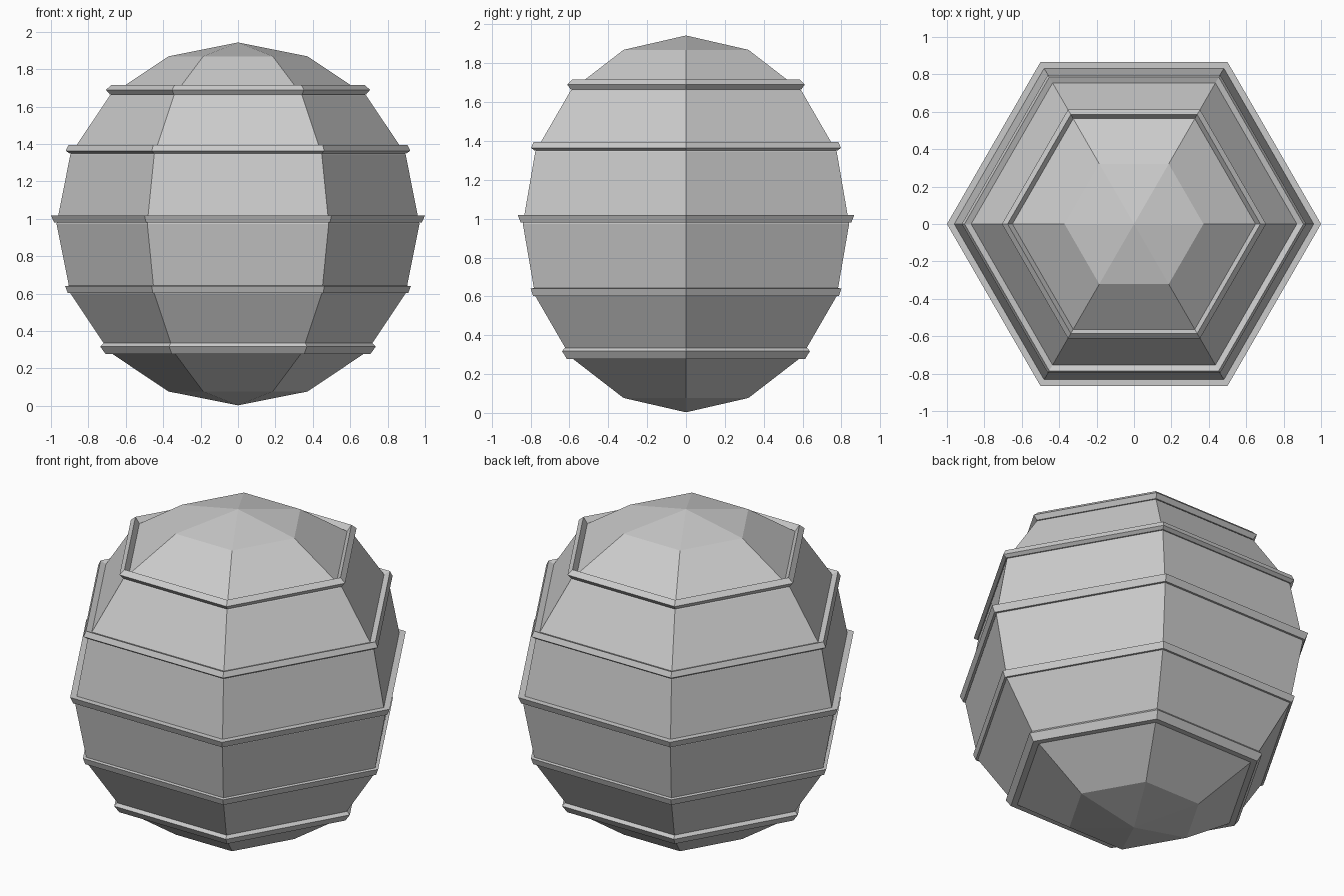
import bpy, bmesh, math

if "Cube" in bpy.data.objects:
    bpy.data.objects.remove(bpy.data.objects["Cube"])

SIDES = 6
RADIUS, CENTRE = 0.97, 0.973


def lathe(name, profile, closed=False):
    """Sweep a (radius, z) profile round z with six flat sides."""
    bm = bmesh.new()
    rows = []
    for r, z in profile:
        if r < 1e-5:
            rows.append([bm.verts.new((0, 0, z))] * SIDES)
        else:
            rows.append([bm.verts.new((r * math.cos(math.tau * i / SIDES),
                                       r * math.sin(math.tau * i / SIDES), z))
                         for i in range(SIDES)])
    pairs = list(zip(rows, rows[1:]))
    if closed:
        pairs.append((rows[-1], rows[0]))
    for a, b in pairs:
        for i in range(SIDES):
            j = (i + 1) % SIDES
            bm.faces.new(dict.fromkeys((a[i], a[j], b[j], b[i])))
    bmesh.ops.recalc_face_normals(bm, faces=bm.faces)
    mesh = bpy.data.meshes.new(name)
    bm.to_mesh(mesh)
    bm.free()
    obj = bpy.data.objects.new(name, mesh)
    bpy.context.collection.objects.link(obj)


# Faceted body: six sides, eight rings
lathe("body", [(RADIUS * math.sin(math.pi * k / 8),
                CENTRE - RADIUS * math.cos(math.pi * k / 8)) for k in range(9)])

# Raised bands, one at each ring, bottom to top
bands = [
    [(0.66, 0.277), (0.708, 0.277), (0.737, 0.318), (0.72, 0.335), (0.69, 0.31)],
    [(0.88, 0.603), (0.91, 0.603), (0.924, 0.64), (0.89, 0.645)],
    [(0.95, 0.98), (0.983, 0.98), (1.0, 1.018), (0.95, 1.018)],
    [(0.86, 1.35), (0.90, 1.35), (0.921, 1.364), (0.906, 1.395), (0.85, 1.375)],
    [(0.64, 1.665), (0.685, 1.665), (0.706, 1.69), (0.676, 1.716), (0.64, 1.67)],
]
for n, profile in enumerate(bands, 1):
    lathe(f"band_{n}", profile, closed=True)
